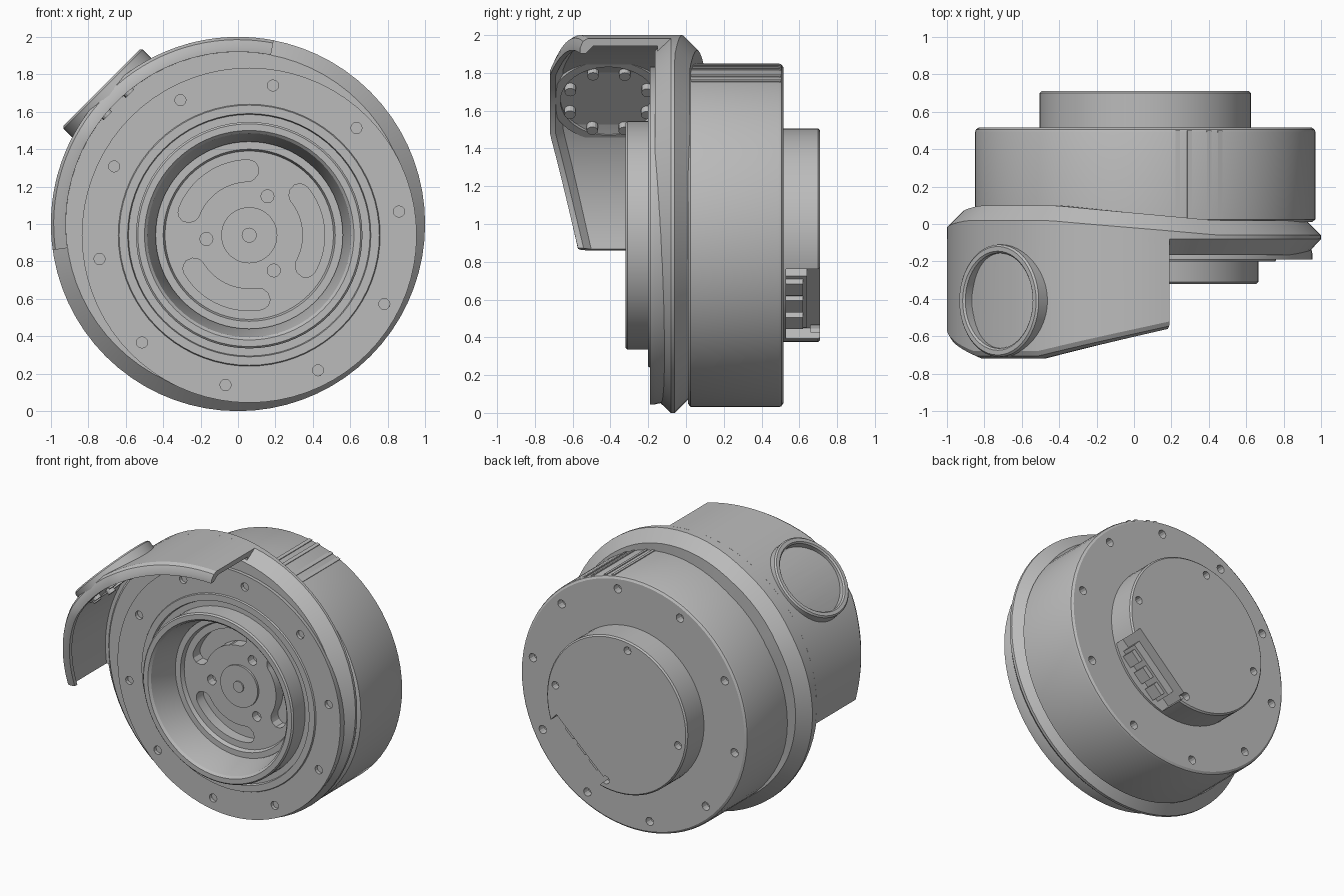
import bpy, bmesh
from math import sin, cos, radians, sqrt
from mathutils import Matrix, Vector

old = bpy.data.objects.get("Cube")
if old:
    bpy.data.objects.remove(old)

grey = bpy.data.materials.new("plain_grey")
grey.use_nodes = True
GREY = (0.5, 0.5, 0.5, 1)
grey.diffuse_color = GREY
grey.node_tree.nodes["Principled BSDF"].inputs["Base Color"].default_value = GREY

CX, CZ = 0.06, 0.94          # axis of the drum, off centre from the ring


def select(ob):
    bpy.ops.object.select_all(action="DESELECT")
    ob.select_set(True)
    bpy.context.view_layer.objects.active = ob


def smooth(ob):
    select(ob)
    bpy.ops.object.shade_smooth_by_angle(angle=radians(28))


def finish(name, bm):
    bmesh.ops.recalc_face_normals(bm, faces=bm.faces)
    mesh = bpy.data.meshes.new(name)
    bm.to_mesh(mesh)
    bm.free()
    mesh.materials.append(grey)
    ob = bpy.data.objects.new(name, mesh)
    bpy.context.collection.objects.link(ob)
    smooth(ob)
    return ob


def sweep(name, profile, cx=CX, cz=CZ, a0=0, a1=360, n=72, matrix=None):
    """Sweep a closed (radius, y) profile about the y axis; it may depend on the angle."""
    full = a1 - a0 == 360
    bm = bmesh.new()
    rows = []
    for i in range(n if full else n + 1):
        a = a0 + (a1 - a0) * i / n
        pts = profile(a) if callable(profile) else profile
        t = radians(a)
        rows.append([bm.verts.new((cx + r * cos(t), y, cz + r * sin(t))) for r, y in pts])
    k = len(rows[0])
    for i in range(n):
        p, q = rows[i], rows[(i + 1) % len(rows)]
        for j in range(k):
            bm.faces.new((p[j], p[(j + 1) % k], q[(j + 1) % k], q[j]))
    if full:
        bmesh.ops.remove_doubles(bm, verts=bm.verts, dist=1e-5)
    else:
        bm.faces.new(rows[0])
        bm.faces.new(rows[-1])
    if matrix:
        bm.transform(matrix)
    return finish(name, bm)


def disc(name, r, y0, y1, cx=CX, cz=CZ, n=48, matrix=None):
    return sweep(name, [(0, y0), (r, y0), (r, y1), (0, y1)], cx, cz, n=n, matrix=matrix)


def box(name, size, matrix):
    bm = bmesh.new()
    bmesh.ops.create_cube(bm, size=1)
    bm.transform(matrix @ Matrix.Diagonal((*size, 1)))
    return finish(name, bm)


def cut(target, cutter):
    mod = target.modifiers.new("cut", "BOOLEAN")
    mod.operation, mod.solver, mod.object = "DIFFERENCE", "EXACT", cutter
    select(target)
    bpy.ops.object.modifier_apply(modifier=mod.name)
    bpy.data.objects.remove(cutter)
    smooth(target)


def screw_holes(target, count, start, dist, r, y0, y1):
    for i in range(count):
        t = radians(start + 360 * i / count)
        cut(target, disc("hole_cutter", r, y0, y1, CX + dist * cos(t), CZ + dist * sin(t), 12))


def radial(angle, dist, y):
    """Frame on the drum: x points outward, y along the axis."""
    t = radians(angle)
    return (Matrix.Translation((CX + dist * cos(t), y, CZ + dist * sin(t)))
            @ Matrix.Rotation(-t, 4, "Y"))


# Outer ring, widening backwards behind the hood
def ring_profile(a):
    off = abs((a - 135 + 180) % 360 - 180)
    b = 0.10 - 0.08 * min(1, max(0, (off - 17) / 55))
    return [(0.7, b), (0.92, b), (1, b - 0.08), (1, -0.08), (0.92, -0.165), (0.7, -0.165)]


sweep("outer_ring", ring_profile, 0, 1)


# Hood: a thin curved shell, deepest in the middle, with a small inward front rim
def hood_profile(a):
    f = -0.72 + 0.0038 * max(0, abs(a - 135) - 14)
    return [(0.93, -0.07), (1, -0.07), (1, f + 0.04), (0.985, f + 0.015), (0.95, f), (0.92, f),
            (0.92, f + 0.03), (0.96, f + 0.07), (0.96, -0.15), (0.93, -0.15)]


hood = sweep("hood", hood_profile, 0, 1, 79, 188, 36)

# Round port on the hood with a collar, a floor and bosses beneath
port = Matrix.Translation((0, -0.41, 1)) @ Vector((-1, 0, 1)).to_track_quat("Y", "Z").to_matrix().to_4x4()
cut(hood, disc("port_cutter", 0.27, 0.8, 1.2, 0, 0, matrix=port))
sweep("port_collar", [(0.255, 0.92), (0.3, 0.92), (0.3, 1.02), (0.29, 1.03), (0.265, 1.03), (0.255, 1.02)],
      0, 0, n=48, matrix=port)
disc("port_floor", 0.26, 0.94, 0.97, 0, 0, matrix=port)
for i in range(8):
    t = radians(45 * i + 22)
    disc("port_boss", 0.03, 0.9, 0.95, 0.22 * cos(t), 0.22 * sin(t), 12, port)

# Drum with rounded back edge and screw holes
drum = sweep("drum", [(0, 0.1), (0.58, 0.1), (0.58, 0.01), (0.89, 0.01), (0.91, 0.025),
                      (0.91, 0.49), (0.905, 0.505), (0.89, 0.515), (0, 0.515)])
screw_holes(drum, 10, 9, 0.82, 0.03, 0.46, 0.6)

# Low rails on top of the drum
for a in (64, 68, 75, 79):
    box("drum_rail", (0.03, 0.47, 0.025), radial(a, 0.9, 0.265))

# Front plate with a stepped inner rim
plate = sweep("front_plate", [(0.56, -0.1), (0.88, -0.1), (0.895, -0.165), (0.895, -0.19), (0.7, -0.19),
                              (0.695, -0.2), (0.65, -0.2), (0.645, -0.18), (0.56, -0.18)])
screw_holes(plate, 10, 9, 0.81, 0.03, -0.25, -0.15)

# Hub ring with a slightly tapering bore
sweep("hub_ring", [(0.5, 0.1), (0.605, 0.1), (0.605, -0.31), (0.595, -0.32), (0.56, -0.32),
                   (0.545, -0.305), (0.5, -0.11)])

# Bore floor: raised rim, flat middle, three rounded arc slots and small holes
floor = sweep("hub_floor", [(0, 0.11), (0.51, 0.11), (0.51, -0.09), (0.46, -0.09), (0.45, -0.06), (0, -0.06)])


def slot_profile(a):
    u = min(1, (43.5 - abs(a)) / 10)
    w = 0.058 * sqrt(max(0.02, 1 - (1 - u) ** 2))
    return [(0.345 - w, -0.15), (0.345 + w, -0.15), (0.345 + w, 0.02), (0.345 - w, 0.02)]


for mid in (5, 125, 245):
    cut(floor, sweep("slot_cutter", lambda a: slot_profile(a - mid), a0=mid - 43, a1=mid + 43, n=30))
screw_holes(floor, 3, 65, 0.23, 0.035, -0.15, 0)
disc("hub_centre", 0.15, 0, -0.075)
disc("hub_centre_pin", 0.04, 0, -0.085, n=16)

# Rear cap with screw holes and a cut side for the connector
cap = sweep("rear_cap", [(0, 0.5), (0.565, 0.5), (0.565, 0.7), (0.555, 0.71), (0, 0.71)])
screw_holes(cap, 4, 10, 0.5, 0.028, 0.66, 0.8)
SIDE = -47
cut(cap, box("connector_cutter", (0.3, 0.3, 0.54), radial(SIDE, 0.57, 0.68)))

# Connector steps inside the cut
box("connector_body", (0.08, 0.12, 0.4), radial(SIDE, 0.44, 0.58))
for side in (-1, 0, 1):
    box("connector_block", (0.07, 0.09, 0.09), radial(SIDE, 0.48, 0.575) @ Matrix.Translation((0, 0, side * 0.13)))
